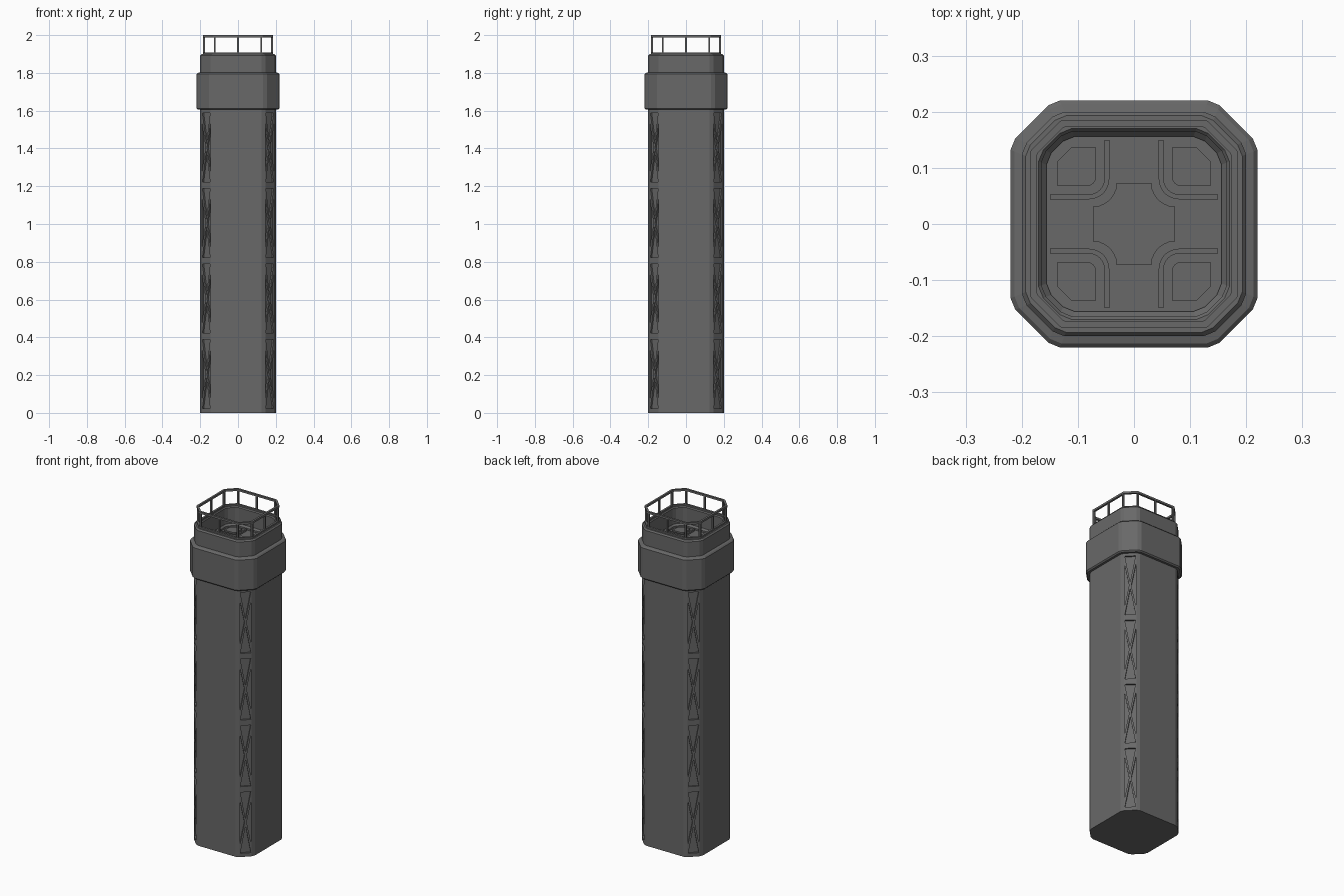
import bpy, bmesh, math
from mathutils import Vector

if "Cube" in bpy.data.objects:
    bpy.data.objects.remove(bpy.data.objects["Cube"])

dark = bpy.data.materials.new("dark_grey")
dark.diffuse_color = (0.14, 0.14, 0.14, 1)
dark.use_nodes = True
dark.node_tree.nodes["Principled BSDF"].inputs["Base Color"].default_value = dark.diffuse_color


def finish(name, bm):
    bmesh.ops.recalc_face_normals(bm, faces=bm.faces[:])
    me = bpy.data.meshes.new(name)
    bm.to_mesh(me)
    bm.free()
    me.materials.append(dark)
    ob = bpy.data.objects.new(name, me)
    bpy.context.collection.objects.link(ob)
    return ob


def corner_half(h):
    # half length of the flat side of an octagon offset from the shaft
    return 0.136 + 0.414 * (h - 0.2)


def octagon(h):
    a = corner_half(h)
    return [Vector(p) for p in ((a, -h), (h, -a), (h, a), (a, h),
                                (-a, h), (-h, a), (-h, -a), (-a, -h))]


def soft_octagon(h, b):
    # octagon whose corners are cut back by b
    pts, out = octagon(h), []
    for i, p in enumerate(pts):
        for q in (pts[i - 1], pts[(i + 1) % 8]):
            out.append(p + (q - p).normalized() * b)
    return out


def loft(name, profile, b=0.012, cap_start=False, cap_end=False, closed=False):
    bm = bmesh.new()
    rings = [[bm.verts.new((p.x, p.y, z)) for p in soft_octagon(h, b)] for h, z in profile]
    pairs = list(zip(rings, rings[1:])) + ([(rings[-1], rings[0])] if closed else [])
    for r, s in pairs:
        for i in range(len(r)):
            j = (i + 1) % len(r)
            bm.faces.new((r[i], r[j], s[j], s[i]))
    if cap_start:
        bm.faces.new(rings[0])
    if cap_end:
        bm.faces.new(rings[-1])
    return finish(name, bm)


def add_prism(bm, lower, upper):
    a = [bm.verts.new(p) for p in lower]
    c = [bm.verts.new(p) for p in upper]
    bm.faces.new(a)
    bm.faces.new(c)
    for i in range(len(a)):
        j = (i + 1) % len(a)
        bm.faces.new((a[i], a[j], c[j], c[i]))


def flat_prisms(name, outlines, z0, z1):
    bm = bmesh.new()
    for o in outlines:
        add_prism(bm, [(x, y, z0) for x, y in o], [(x, y, z1) for x, y in o])
    return finish(name, bm)


def four_way(outline):
    return [[(sx * x, sy * y) for x, y in outline] for sx in (1, -1) for sy in (1, -1)]


def arc(cx, cy, r, a0, a1, n=6):
    return [(cx + r * math.cos(math.radians(a0 + (a1 - a0) * i / n)),
             cy + r * math.sin(math.radians(a0 + (a1 - a0) * i / n))) for i in range(n + 1)]


# Main shaft
shaft = loft("tower_shaft", [(0.2, 0), (0.2, 1.605)], cap_start=True, cap_end=True)

# Recessed cross bracing on the four chamfered corners
bm = bmesh.new()
dist = (0.2 + 0.136) / math.sqrt(2)
triangles = [[(-0.029, 0.183), (0.029, 0.183), (0, 0.02)],
             [(-0.029, -0.183), (0.029, -0.183), (0, -0.02)],
             [(-0.031, 0.13), (-0.031, -0.13), (-0.006, 0)],
             [(0.031, 0.13), (0.031, -0.13), (0.006, 0)]]
for k in range(4):
    ang = math.pi / 4 + k * math.pi / 2
    n = Vector((math.cos(ang), math.sin(ang), 0))
    t = Vector((-n.y, n.x, 0))
    for tier in range(4):
        mid = 0.205 + 0.4 * tier
        for tri in triangles:
            add_prism(bm, *[[n * d + t * u + Vector((0, 0, mid + v)) for u, v in tri]
                            for d in (dist - 0.01, dist + 0.02)])
cutter = finish("bracing_cutter", bm)
cutter.hide_render = True
cutter.display_type = 'WIRE'
mod = shaft.modifiers.new("bracing", 'BOOLEAN')
mod.operation = 'DIFFERENCE'
mod.solver = 'EXACT'
mod.object = cutter

# Collar, parapet and sunken roof deck
DECK = 1.78
loft("tower_head", [(0.199, 1.605), (0.213, 1.605), (0.22, 1.612), (0.22, 1.793), (0.213, 1.8),
                    (0.2, 1.803), (0.2, 1.892), (0.193, 1.9), (0.17, 1.9), (0.165, 1.894),
                    (0.165, 1.80), (0.156, 1.79), (0.156, DECK)], cap_end=True)

# Railing
for name, z0, z1 in (("top_rail", 1.988, 2.0), ("bottom_rail", 1.899, 1.909)):
    loft(name, [(0.173, z0), (0.185, z0), (0.185, z1), (0.173, z1)], b=0.002, closed=True)
bm = bmesh.new()
a = 0.123
spots = [Vector(p) for s in (-0.179, 0.179) for c in (-a, 0, a) for p in ((s, c), (c, s))]
for p in spots:
    sq = [(p.x + 0.005 * sx, p.y + 0.005 * sy) for sx, sy in ((-1, -1), (1, -1), (1, 1), (-1, 1))]
    add_prism(bm, [(x, y, 1.899) for x, y in sq], [(x, y, 1.992) for x, y in sq])
finish("rail_posts", bm)

# Deck details: curved ribs, corner pads and the notched centre plate
rib = ([(0.044, 0.15)] + arc(0.08, 0.08, 0.036, 180, 270) + [(0.15, 0.044), (0.15, 0.053)]
       + arc(0.08, 0.08, 0.027, 270, 180) + [(0.053, 0.15)])
flat_prisms("deck_ribs", four_way(rib), DECK - 0.002, DECK + 0.01)
pad = arc(0.083, 0.083, 0.015, 180, 270) + [(0.136, 0.068), (0.136, 0.112), (0.112, 0.136), (0.068, 0.136)]
flat_prisms("corner_pads", four_way(pad), DECK - 0.002, DECK + 0.01)
plate = []
for cx, cy, a0 in ((1, 1, 270), (-1, 1, 360), (-1, -1, 90), (1, -1, 180)):
    plate += arc(0.073 * cx, 0.073 * cy, 0.042, a0, a0 - 90)
flat_prisms("centre_plate", [plate], DECK - 0.002, DECK + 0.004)
